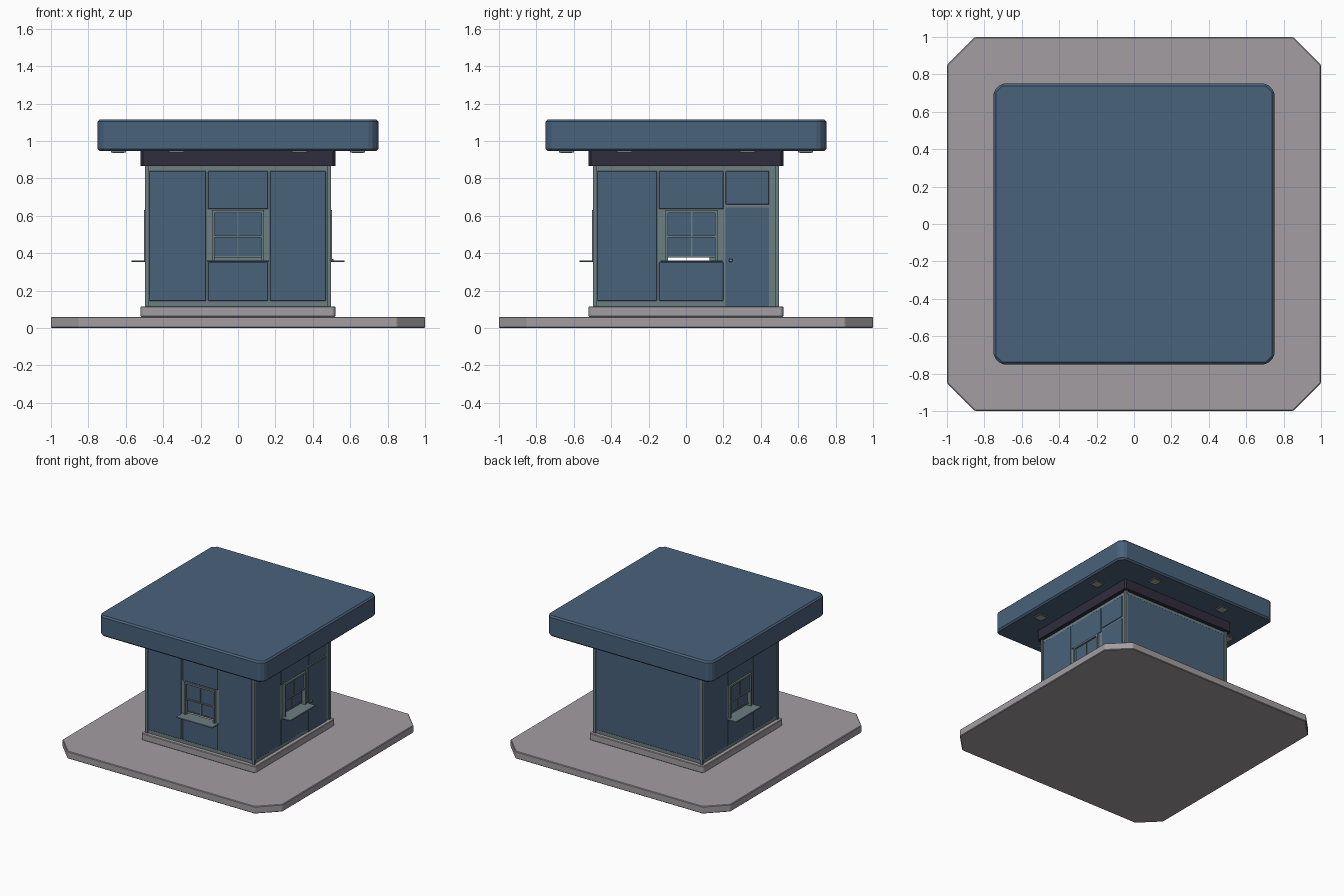
import bpy, bmesh
from math import pi
from mathutils import Matrix, Vector

if "Cube" in bpy.data.objects:
    bpy.data.objects.remove(bpy.data.objects["Cube"])


def material(name, rgb):
    m = bpy.data.materials.new(name)
    m.use_nodes = True
    m.diffuse_color = (*rgb, 1)
    m.node_tree.nodes["Principled BSDF"].inputs["Base Color"].default_value = (*rgb, 1)
    return m


BLUE = material("slate blue", (0.068, 0.122, 0.195))
FRAME = material("grey green trim", (0.15, 0.21, 0.225))
STONE = material("concrete grey", (0.36, 0.34, 0.355))
DARK = material("dark plum band", (0.03, 0.026, 0.047))
LAMP = material("warm grey lamp", (0.40, 0.38, 0.34))
METAL = material("handle metal", (0.25, 0.26, 0.27))


def finish(bm, name, mat, bevel=0):
    mesh = bpy.data.meshes.new(name)
    bmesh.ops.recalc_face_normals(bm, faces=bm.faces)
    bm.to_mesh(mesh)
    bm.free()
    mesh.materials.append(mat)
    ob = bpy.data.objects.new(name, mesh)
    bpy.context.collection.objects.link(ob)
    if bevel:
        mod = ob.modifiers.new("edge bevel", 'BEVEL')
        mod.width, mod.segments = bevel, 1
    return ob


def slab(name, half, z0, z1, cut, mat, bevel=0):
    """Square prism with cut corners."""
    bm = bmesh.new()
    ring = []
    for k in range(4):
        rot = Matrix.Rotation(k * pi / 2, 3, 'Z')
        for p in ((half, -half + cut), (half, half - cut)):
            ring.append(bm.verts.new(rot @ Vector((*p, z0))))
    face = bm.faces.new(ring)
    top = bmesh.ops.extrude_face_region(bm, geom=[face])["geom"]
    bmesh.ops.translate(bm, vec=(0, 0, z1 - z0),
                        verts=[g for g in top if isinstance(g, bmesh.types.BMVert)])
    return finish(bm, name, mat, bevel)


def boxes(name, side, parts, mat, bevel=0):
    """Boxes on one wall: (left, right, bottom, top, inner depth, outer depth)."""
    bm = bmesh.new()
    rot = Matrix.Rotation(side * pi / 2, 4, 'Z')
    for u0, u1, z0, z1, d0, d1 in parts:
        move = Matrix.Translation(((u0 + u1) / 2, -(d0 + d1) / 2, (z0 + z1) / 2))
        size = Matrix.Diagonal((u1 - u0, d1 - d0, z1 - z0, 1))
        bmesh.ops.create_cube(bm, size=1, matrix=rot @ move @ size)
    return finish(bm, name, mat, bevel)


# Base, eaves band and roof
slab("base_slab", 1.0, 0, 0.06, 0.15, STONE, 0.005)
slab("plinth", 0.52, 0.06, 0.115, 0.012, STONE, 0.004)
slab("eaves_band", 0.52, 0.865, 0.95, 0.012, DARK)
slab("roof", 0.75, 0.945, 1.115, 0.04, BLUE, 0.012)

FLOOR, TOP = 0.115, 0.865
LOW, HIGH = 0.145, 0.84          # panel limits
SILL, HEAD = 0.362, 0.63         # window limits
IN, OUT = 0.46, 0.488            # wall thickness
PANEL = OUT + 0.005


def window(tag, side, c):
    a, b = c - 0.14, c + 0.14
    t = 0.014
    mid = 0.49
    boxes(tag + "_window_frame", side, [
        (a, a + t, SILL, HEAD, IN, 0.503), (b - t, b, SILL, HEAD, IN, 0.503),
        (a, b, HEAD - t, HEAD, IN, 0.503),
        (a, b, mid - 0.005, mid + 0.005, 0.474, 0.498),
        (c - 0.004, c + 0.004, mid, HEAD - t, 0.478, 0.496)], FRAME)
    boxes(tag + "_window_glass", side, [
        (a + t, b - t, mid, HEAD - t, 0.484, 0.489),
        (a + t, b - t, 0.378, mid, 0.468, 0.473)], BLUE)
    # Lower sash, raised a little above the sill
    boxes(tag + "_window_sash", side, [
        (a + t, b - t, 0.378, 0.386, 0.466, 0.478),
        (c - 0.004, c + 0.004, 0.38, mid, 0.466, 0.478)], FRAME)
    boxes(tag + "_window_shelf", side,
          [(c - 0.165, c + 0.165, 0.353, 0.362, IN, 0.57)], FRAME, 0.002)


def wall(tag, side, panels, centre=None):
    if centre is None:
        core = [(-OUT, OUT, FLOOR, TOP, IN, OUT)]
    else:
        a, b = centre - 0.14, centre + 0.14
        core = [(-OUT, a, FLOOR, TOP, IN, OUT), (b, OUT, FLOOR, TOP, IN, OUT),
                (a, b, FLOOR, SILL, IN, OUT), (a, b, HEAD, TOP, IN, OUT)]
        window(tag, side, centre)
    boxes(tag + "_wall", side, core, FRAME)
    boxes(tag + "_panels", side, [(*p, OUT - 0.01, PANEL) for p in panels], BLUE, 0.003)
    # Corner post shared with the next wall
    boxes(tag + "_corner_post", side, [(0.476, 0.498, FLOOR, TOP, 0.476, 0.498)], FRAME)


windowed = [(-0.475, -0.17, LOW, HIGH), (0.17, 0.47, LOW, HIGH),
            (-0.16, 0.16, HEAD + 0.005, HIGH), (-0.16, 0.16, LOW, 0.352)]
entrance = [(-0.475, -0.155, LOW, HIGH), (-0.145, 0.2, HEAD + 0.005, HIGH),
            (-0.145, 0.2, LOW, 0.352), (0.212, 0.445, 0.66, HIGH)]
wall("front", 0, windowed, 0)
wall("left", 1, entrance, 0.03)
wall("back", 2, [(-0.475, 0.475, LOW, HIGH)])
wall("right", 3, windowed, 0)

# Door with handle
boxes("door", 1, [(0.212, 0.445, FLOOR, 0.645, OUT - 0.01, PANEL)], BLUE)
boxes("door_handle", 1, [(0.23, 0.248, 0.352, 0.37, PANEL - 0.002, 0.51)], METAL, 0.003)

# Square lamps under the eaves, two per side
for side, tag in enumerate(("front", "left", "back", "right")):
    boxes(tag + "_eaves_lamps", side,
          [(u - 0.04, u + 0.04, 0.938, 0.947, 0.60, 0.68) for u in (-0.33, 0.33)], FRAME)
    boxes(tag + "_lamp_lenses", side,
          [(u - 0.03, u + 0.03, 0.936, 0.94, 0.61, 0.67) for u in (-0.33, 0.33)], LAMP)
